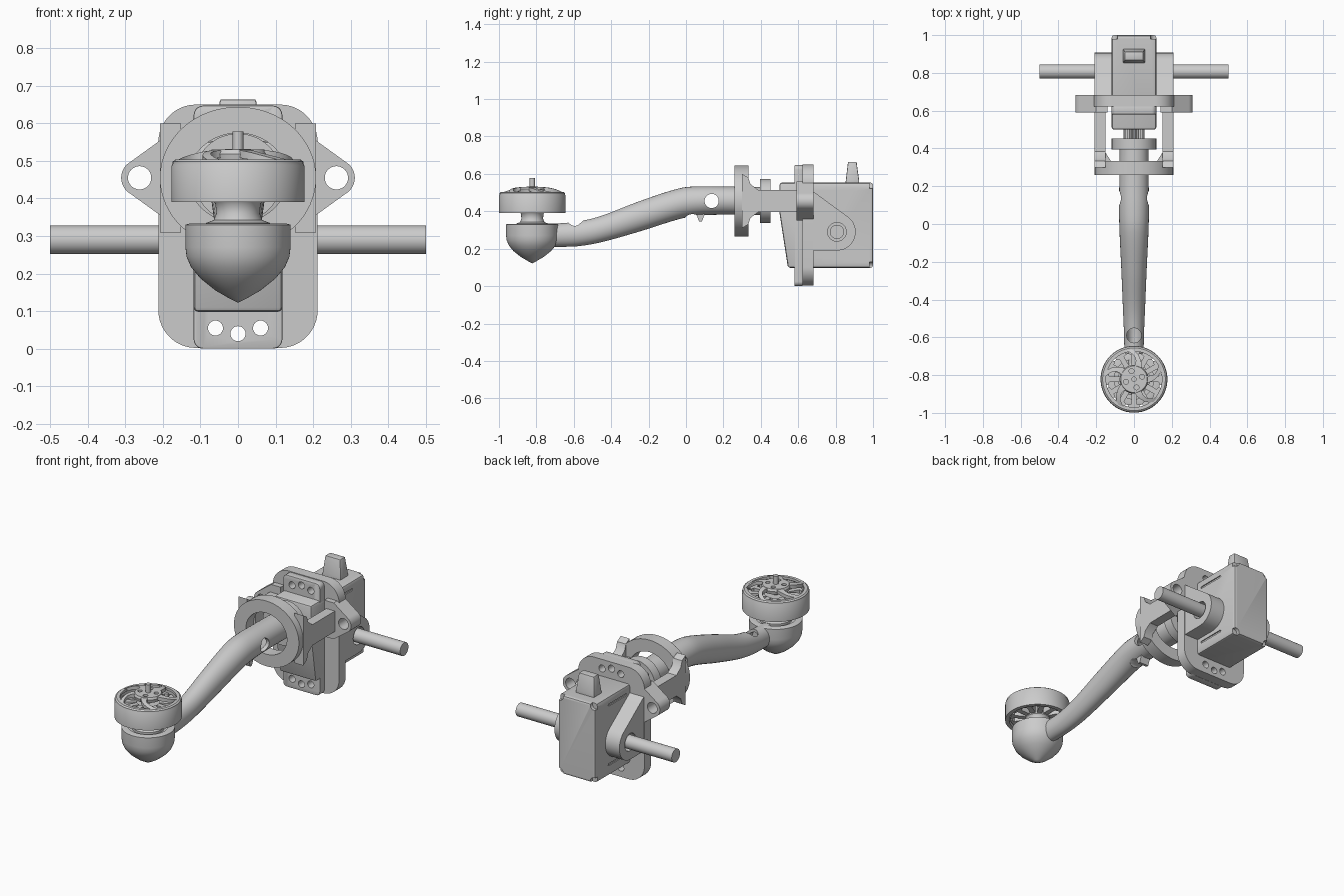
import bpy, bmesh
from math import sin, cos, pi, radians

if "Cube" in bpy.data.objects:
    bpy.data.objects.remove(bpy.data.objects["Cube"])

TAU = 2 * pi


def finish(name, bm, smooth=True, bevel=0):
    bmesh.ops.remove_doubles(bm, verts=bm.verts, dist=1e-5)
    bmesh.ops.recalc_face_normals(bm, faces=bm.faces)
    me = bpy.data.meshes.new(name)
    bm.to_mesh(me)
    bm.free()
    ob = bpy.data.objects.new(name, me)
    bpy.context.collection.objects.link(ob)
    select(ob)
    if bevel:
        m = ob.modifiers.new("bevel", 'BEVEL')
        m.width, m.segments, m.limit_method = bevel, 2, 'ANGLE'
        bpy.ops.object.modifier_apply(modifier=m.name)
    if smooth:
        bpy.ops.object.shade_smooth_by_angle(angle=radians(35))
    return ob


def select(ob):
    bpy.ops.object.select_all(action='DESELECT')
    ob.select_set(True)
    bpy.context.view_layer.objects.active = ob


def add_loft(bm, rings, closed=False):
    vs = [[bm.verts.new(p) for p in r] for r in rings]
    n, k = len(vs), len(vs[0])
    for i in range(n if closed else n - 1):
        a, b = vs[i], vs[(i + 1) % n]
        for j in range(k):
            bm.faces.new((a[j], a[(j + 1) % k], b[(j + 1) % k], b[j]))
    if not closed:
        bm.faces.new(vs[0])
        bm.faces.new(vs[-1])


def loft(name, rings, closed=False, **kw):
    bm = bmesh.new()
    add_loft(bm, rings, closed)
    return finish(name, bm, **kw)


def place(axis, u, v, t):
    return {'x': (t, u, v), 'y': (u, t, v), 'z': (u, v, t)}[axis]


def prism(name, pts, axis, a, b, **kw):
    return loft(name, [[place(axis, u, v, t) for u, v in pts] for t in (a, b)], **kw)


def arc(cu, cv, r, a0=0, a1=360, n=32):
    full = a1 - a0 == 360
    m = n if full else n - 1
    return [(cu + r * cos(radians(a0 + (a1 - a0) * i / m)),
             cv + r * sin(radians(a0 + (a1 - a0) * i / m))) for i in range(n)]


def cyl(name, cu, cv, r, axis, a, b, n=32, **kw):
    return prism(name, arc(cu, cv, r, n=n), axis, a, b, **kw)


def rrect(u0, v0, u1, v1, r, n=8):
    return (arc(u1 - r, v1 - r, r, 0, 90, n) + arc(u0 + r, v1 - r, r, 90, 180, n)
            + arc(u0 + r, v0 + r, r, 180, 270, n) + arc(u1 - r, v0 + r, r, 270, 360, n))


def lathe(name, prof, cu, cv, axis='z', su=1, sv=1, n=64, closed=False, **kw):
    rings = [[place(axis, cu + max(r, 1e-7) * su * cos(TAU * i / n),
                    cv + max(r, 1e-7) * sv * sin(TAU * i / n), t) for i in range(n)]
             for r, t in prof]
    return loft(name, rings, closed, **kw)


def cut(ob, *cutters):
    for c in cutters:
        m = ob.modifiers.new("cut", 'BOOLEAN')
        m.operation, m.object, m.solver = 'DIFFERENCE', c, 'EXACT'
        select(ob)
        bpy.ops.object.modifier_apply(modifier=m.name)
        bpy.data.objects.remove(c)
    bpy.ops.object.shade_smooth_by_angle(angle=radians(35))
    return ob


MY, ZC = -0.822, 0.455   # motor centre y, arm axis height

# Pointed motor pod
lathe("motor_pod", [(0, .122), (.02, .132), (.06, .155), (.1, .187), (.125, .217), (.137, .245),
                    (.14, .27), (.14, .33), (.13, .333), (.105, .333), (.105, .322), (0, .322)], 0, MY)

# Motor: base, bell, hub, shaft
lathe("motor_base", [(0, .32), (.085, .32), (.085, .335), (.065, .342), (.058, .36), (.06, .385),
                     (.068, .395), (.068, .41), (0, .41)], 0, MY)
lathe("motor_bell", [(.177, .39), (.177, .487), (.174, .492), (.174, .498), (.166, .504),
                     (.148, .504), (.148, .49), (.155, .485), (.155, .39)], 0, MY, closed=True)
hub = lathe("motor_hub", [(0, .50), (.072, .50), (.076, .518), (.07, .53), (0, .532)], 0, MY)
cut(hub, *[cyl("hole", .045 * cos(TAU * i / 4 + .3), MY + .045 * sin(TAU * i / 4 + .3), .013,
               'z', .51, .56, n=16) for i in range(4)])
cyl("motor_shaft", 0, MY, .014, 'z', .40, .578, n=24)
cyl("motor_core", 0, MY, .07, 'z', .40, .47)

# Curved bell spokes and stator teeth
bm = bmesh.new()
for s in range(5):
    rings = []
    for i in range(7):
        t = i / 6
        r, w = .065 + .097 * t, .013 + .006 * abs(2 * t - 1)
        a = TAU * s / 5 + .55 * t * t
        z = .528 - .026 * t * t
        c, d = (r * cos(a), MY + r * sin(a)), (-sin(a) * w, cos(a) * w)
        rings.append([(c[0] + k * d[0], c[1] + k * d[1], z + h)
                      for k, h in ((-1, 0), (1, 0), (1, -.02), (-1, -.02))])
    add_loft(bm, rings)
finish("motor_spokes", bm)
bm = bmesh.new()
for s in range(12):
    a = TAU * s / 12
    tooth = [(.06, -.014), (.13, -.014), (.135, -.032), (.148, -.028),
             (.148, .028), (.135, .032), (.13, .014), (.06, .014)]
    add_loft(bm, [[(u * cos(a) - v * sin(a), MY + u * sin(a) + v * cos(a), z) for u, v in tooth]
                  for z in (.40, .475)])
finish("stator_teeth", bm, smooth=False)

# Tapered swept arm: (y, centre z, half width, half height)
KEYS = [(-.74, .272, .05, .062), (-.67, .273, .051, .063), (-.58, .279, .053, .066),
        (-.46, .303, .058, .070), (-.245, .374, .067, .081), (-.03, .442, .077, .082),
        (.075, .455, .079, .078), (.2, .457, .078, .075), (.40, ZC, .076, .075)]


def arm_rings(y0, y1, scale, n=36):
    out = []
    for s in range(n + 1):
        y = y0 + (y1 - y0) * s / n
        i = max(j for j in range(len(KEYS) - 1) if KEYS[j][0] <= y)
        a, b = KEYS[i], KEYS[i + 1]
        p, q = KEYS[max(i - 1, 0)], KEYS[min(i + 2, len(KEYS) - 1)]
        h = b[0] - a[0]
        t = (y - a[0]) / h
        vals = []
        for k in (1, 2, 3):   # Hermite blend between neighbouring keys
            m0 = (b[k] - p[k]) / (b[0] - p[0]) * h
            m1 = (q[k] - a[k]) / (q[0] - a[0]) * h
            vals.append((2*t**3 - 3*t*t + 1) * a[k] + (t**3 - 2*t*t + t) * m0
                        + (3*t*t - 2*t**3) * b[k] + (t**3 - t*t) * m1)
        z, w, hh = vals
        out.append([(w * scale * cos(TAU * j / 32), y, z + hh * scale * sin(TAU * j / 32))
                    for j in range(32)])
    return out


arm = loft("arm", arm_rings(-.74, .40, 1))
cut(arm, loft("bore", arm_rings(-.66, .32, .74)),
    cyl("side_hole", .137, ZC, .038, 'x', -.2, .2),
    cyl("wire_notch", .035, .335, .05, 'x', -.2, .2),
    cyl("wire_hole", 0, -.59, .039, 'z', .28, .5))
prism("wire_lip", [(.055, .385), (.07, .345), (.085, .345), (.1, .385)], 'x', -.03, .03)

# Coupling disc and output spline
cyl("coupling_disc", 0, ZC, .118, 'y', .395, .452, n=48)
spline = [((.05 + .006 * (i % 2)) * cos(TAU * i / 48), ZC + (.05 + .006 * (i % 2)) * sin(TAU * i / 48))
          for i in range(48)]
prism("output_spline", spline, 'y', .44, .51, smooth=False)

# Bearing ring and the two rails joining it to the plate
lathe("bearing_ring", [(1, .26), (1, .333), (.63, .333), (.63, .26)], 0, ZC, 'y', .208, .189, closed=True)
for s, side in ((1, "right"), (-1, "left")):
    rail = [(.30, .31), (.333, .33), (.345, .365), (.385, .395), (.60, .397),
            (.60, .515), (.385, .515), (.345, .545), (.333, .58), (.30, .60)]
    prism("rail_" + side, rail, 'x', s * .152, s * .208)
    prism("rail_gusset_" + side, [(s * .12, .33), (s * .175, .33), (s * .175, .385), (s * .155, .385)],
          'z', .40, .51)
    # Mounting ear
    e = arc(s * .262, ZC, .049, -60, 60, 16)
    e = [(2 * s * .262 - u if s < 0 else u, v) for u, v in e]
    ear = prism("ear_" + side, e + [(s * .2, .56), (s * .14, .56), (s * .14, .35), (s * .2, .35)],
                'y', .59, .683)
    cut(ear, cyl("hole", s * .262, ZC, .031, 'y', .5, .8))
    # Rod bracket
    br = prism("rod_bracket_" + side, [(.64, .19)] + arc(.807, .29, .1, -90, 50, 20) + [(.675, .51), (.64, .51)],
               'x', s * .118, s * .208)
    cut(br, cyl("hole", .807, .29, .05, 'x', s * .15, s * .3))
    cyl("rod_" + side, .807, .29, .038, 'x', s * .116, s * .5)


# Mounting plate and servo flange with screw holes
def screw_holes():
    return [cyl("hole", x, z, .02, 'y', .5, .8, n=24)
            for x, z in ((-.06, .055), (0, .04), (.06, .055), (-.06, .597), (0, .612), (.06, .597))]


cut(prism("mounting_plate", rrect(-.212, .002, .212, .65, .1, 12), 'y', .622, .683), *screw_holes())
cut(prism("servo_flange", rrect(-.118, 0, .118, .647, .025), 'y', .58, .625, bevel=.004), *screw_holes())

# Servo body with corner screw recesses and side grooves
body = prism("servo_body", [(.5, .553), (.5, .39), (.545, .098), (1, .098), (1, .553)],
             'x', -.118, .118, bevel=.012)
cut(body, *[cyl("recess", x, z, .026, 'y', .98, 1.1, n=20) for x in (-.112, .112) for z in (.104, .547)],
    *[prism("groove", rrect(.71, z, .88, z + .012, .005, 3), 'x', s * .112, s * .2)
      for s in (-1, 1) for z in (.155, .5)])

# Cable strain relief
loft("cable_boot", [[(x * w, y, z) for x, y in ((-1, a), (1, a), (1, b), (-1, b))]
                    for w, a, b, z in ((.058, .85, .928, .53), (.058, .855, .925, .57), (.048, .866, .912, .664))],
     bevel=.005)
